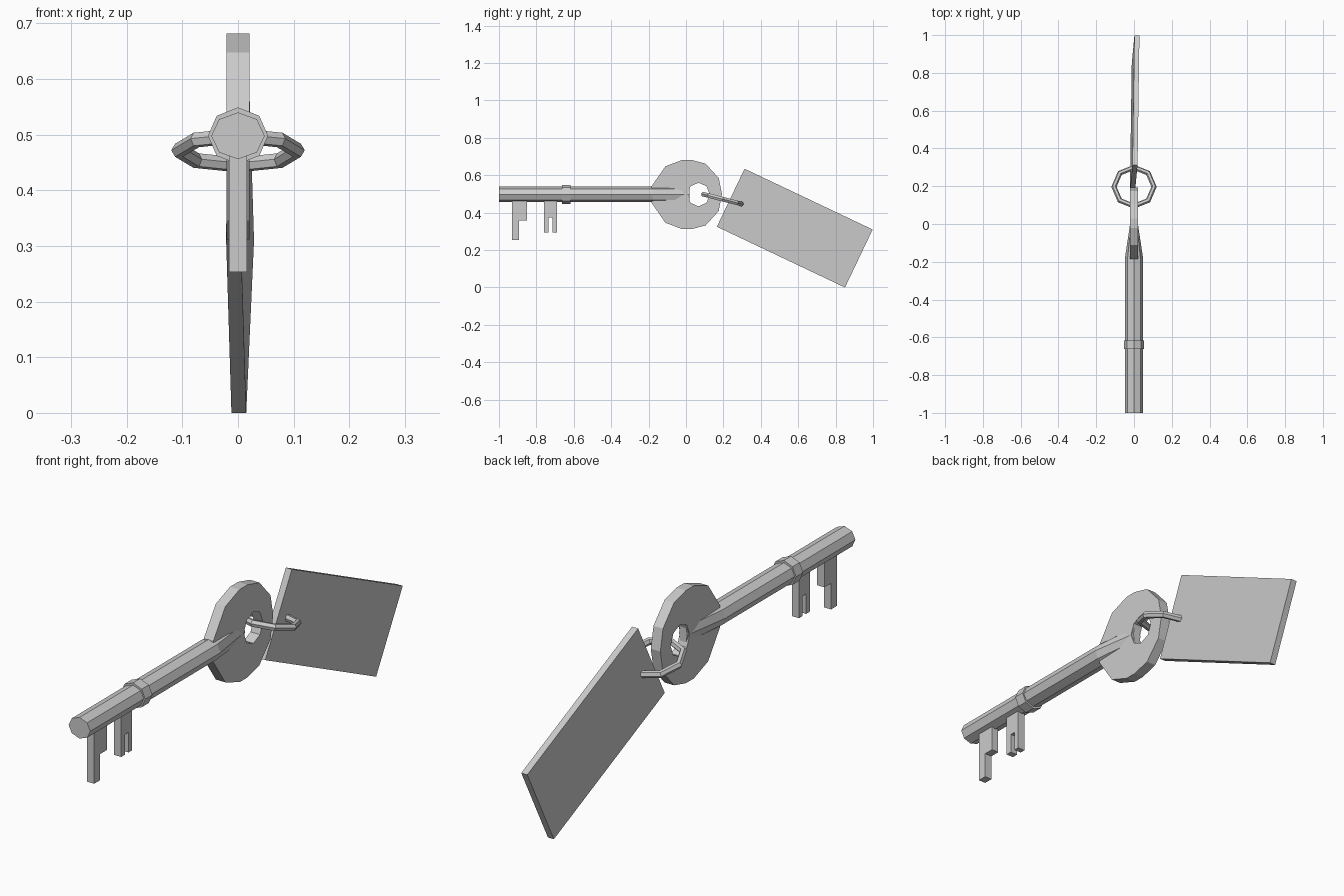
import bpy, bmesh
from math import cos, sin, pi, atan2, hypot
from mathutils import Matrix, Vector

if "Cube" in bpy.data.objects:
    bpy.data.objects.remove(bpy.data.objects["Cube"])


def new_object(name, bm):
    bmesh.ops.recalc_face_normals(bm, faces=bm.faces)
    mesh = bpy.data.meshes.new(name)
    bm.to_mesh(mesh)
    bm.free()
    obj = bpy.data.objects.new(name, mesh)
    bpy.context.collection.objects.link(obj)
    return obj


def plate(name, profile, half):
    """Extrude a (y, z) outline across x from -half to +half."""
    bm = bmesh.new()
    face = bm.faces.new([bm.verts.new((-half, y, z)) for y, z in profile])
    ext = bmesh.ops.extrude_face_region(bm, geom=[face])
    moved = [v for v in ext["geom"] if isinstance(v, bmesh.types.BMVert)]
    bmesh.ops.translate(bm, verts=moved, vec=(2 * half, 0, 0))
    return new_object(name, bm)


def rod(name, sections, sides=8, z0=0.498):
    """Loft elliptical sections (y, rx, rz) along y and cap the ends."""
    bm = bmesh.new()
    rings = [[bm.verts.new((rx * cos(2 * pi * i / sides), y,
                            z0 + rz * sin(2 * pi * i / sides)))
              for i in range(sides)] for y, rx, rz in sections]
    for a, b in zip(rings, rings[1:]):
        for i in range(sides):
            j = (i + 1) % sides
            bm.faces.new((a[i], a[j], b[j], b[i]))
    bm.faces.new(rings[0])
    bm.faces.new(rings[-1])
    return new_object(name, bm)


# Shaft, flattened to a wedge where it enters the bow, and its collar
rod("shaft", [(-1, 0.048, 0.042), (-0.18, 0.048, 0.042), (0.018, 0.018, 0.042)])
rod("collar", [(-0.662, 0.054, 0.051), (-0.617, 0.054, 0.051)])

# Bow: faceted disc with an octagonal hole
half_outline = [(0.192, 0.5), (0.175, 0.585), (0.105, 0.662), (0.03, 0.682),
                (-0.02, 0.682), (-0.11, 0.648), (-0.185, 0.54)]
mirrored = [(y, 0.994 - z) for y, z in reversed(half_outline[1:])]
bow = plate("bow", half_outline + mirrored, 0.021)
hole = plate("hole_cutter", [(0.067 + 0.06 * cos(i * pi / 4), 0.497 + 0.063 * sin(i * pi / 4))
                             for i in range(8)], 0.1)
hole.hide_render = True
hole.hide_viewport = True
cut = bow.modifiers.new("hole", 'BOOLEAN')
cut.operation = 'DIFFERENCE'
cut.solver = 'EXACT'
cut.object = hole

# Key bits: one stepped, one notched
plate("stepped_bit", [(-0.93, 0.48), (-0.93, 0.253), (-0.892, 0.253),
                      (-0.892, 0.357), (-0.85, 0.357), (-0.85, 0.48)], 0.016)
plate("notched_bit", [(-0.76, 0.48), (-0.76, 0.295), (-0.735, 0.295), (-0.735, 0.375),
                      (-0.713, 0.375), (-0.713, 0.295), (-0.69, 0.295), (-0.69, 0.48)], 0.016)

# Split ring: tilted eight-sided loop
bpy.ops.mesh.primitive_torus_add(major_segments=8, minor_segments=6,
                                 major_radius=0.106, minor_radius=0.014,
                                 location=(0, 0.197, 0.472),
                                 rotation=(-0.25, 0, 0))
bpy.context.object.name = "ring"

# Tag: thin slab hanging from the ring, very slightly twisted
top_near, top_far, low_far = (Vector(p) for p in (
    (0.0055, 0.313, 0.635), (0.0155, 0.998, 0.310), (0.0015, 0.85, 0.0)))
low_near = top_near + low_far - top_far
bm = bmesh.new()
face = bm.faces.new([bm.verts.new(p - Vector((0.0133, 0, 0)))
                     for p in (top_near, top_far, low_far, low_near)])
ext = bmesh.ops.extrude_face_region(bm, geom=[face])
bmesh.ops.translate(bm, vec=(0.0266, 0, 0),
                    verts=[v for v in ext["geom"] if isinstance(v, bmesh.types.BMVert)])
new_object("tag", bm)
